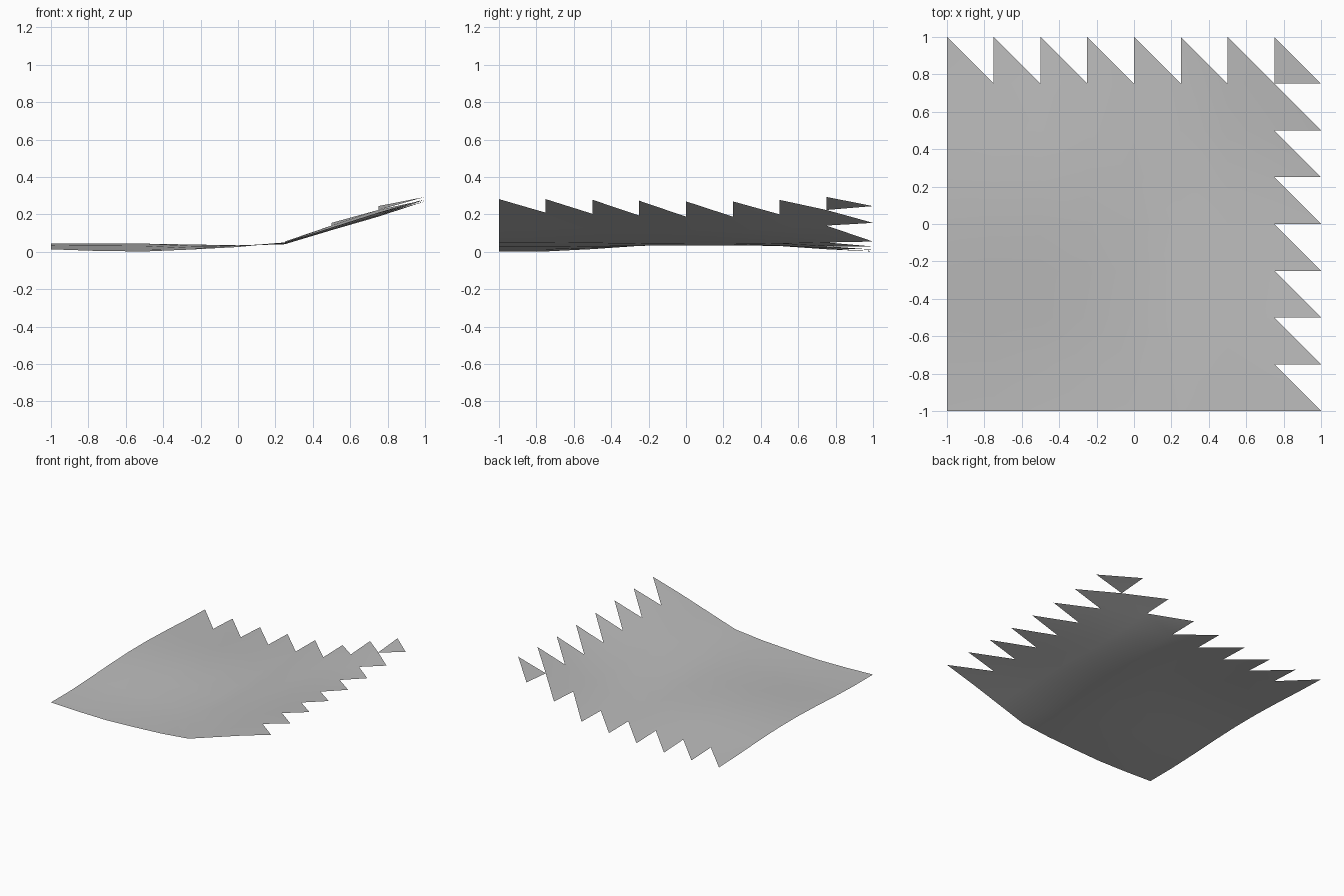
import bpy, bmesh, math

if "Cube" in bpy.data.objects:
    bpy.data.objects.remove(bpy.data.objects["Cube"])

# One profile per grid column: base height, mid-span bulge, lift at the back
PROFILE = [(.012, .033, 0), (.003, .043, 0), (0, .045, 0), (.011, .029, 0),
           (.025, .010, .003), (.050, -.010, .005), (.130, -.015, .025),
           (.210, -.023, .035), (.282, -.013, .026)]
N, STEP = 8, 0.25


def height(i, y):
    base, bulge, lift = PROFILE[i]
    wave = (1 + math.cos(math.pi * (y - 0.12))) / 2
    return base + bulge * wave + lift * max(0, (y - 0.4) / 0.6)


# Wavy ground sheet
bm = bmesh.new()
grid = {}
for i in range(N + 1):
    for j in range(N + 1):
        if (i, j) != (N, N):
            x, y = -1 + i * STEP, -1 + j * STEP
            grid[i, j] = bm.verts.new((x, y, height(i, y)))

for i in range(N):
    for j in range(N):
        bm.faces.new((grid[i, j], grid[i + 1, j], grid[i, j + 1]))
        # the last row and column keep only half of each cell: saw-tooth edge
        if i < N - 1 and j < N - 1:
            bm.faces.new((grid[i + 1, j], grid[i + 1, j + 1], grid[i, j + 1]))

for f in bm.faces:
    f.smooth = True
mesh = bpy.data.meshes.new("terrain_sheet")
bm.to_mesh(mesh)
bm.free()

# Plain grey
grey = bpy.data.materials.new("grey")
grey.diffuse_color = (0.5, 0.5, 0.5, 1)
grey.use_nodes = True
grey.node_tree.nodes["Principled BSDF"].inputs["Base Color"].default_value = grey.diffuse_color
mesh.materials.append(grey)

sheet = bpy.data.objects.new("terrain_sheet", mesh)
bpy.context.collection.objects.link(sheet)
